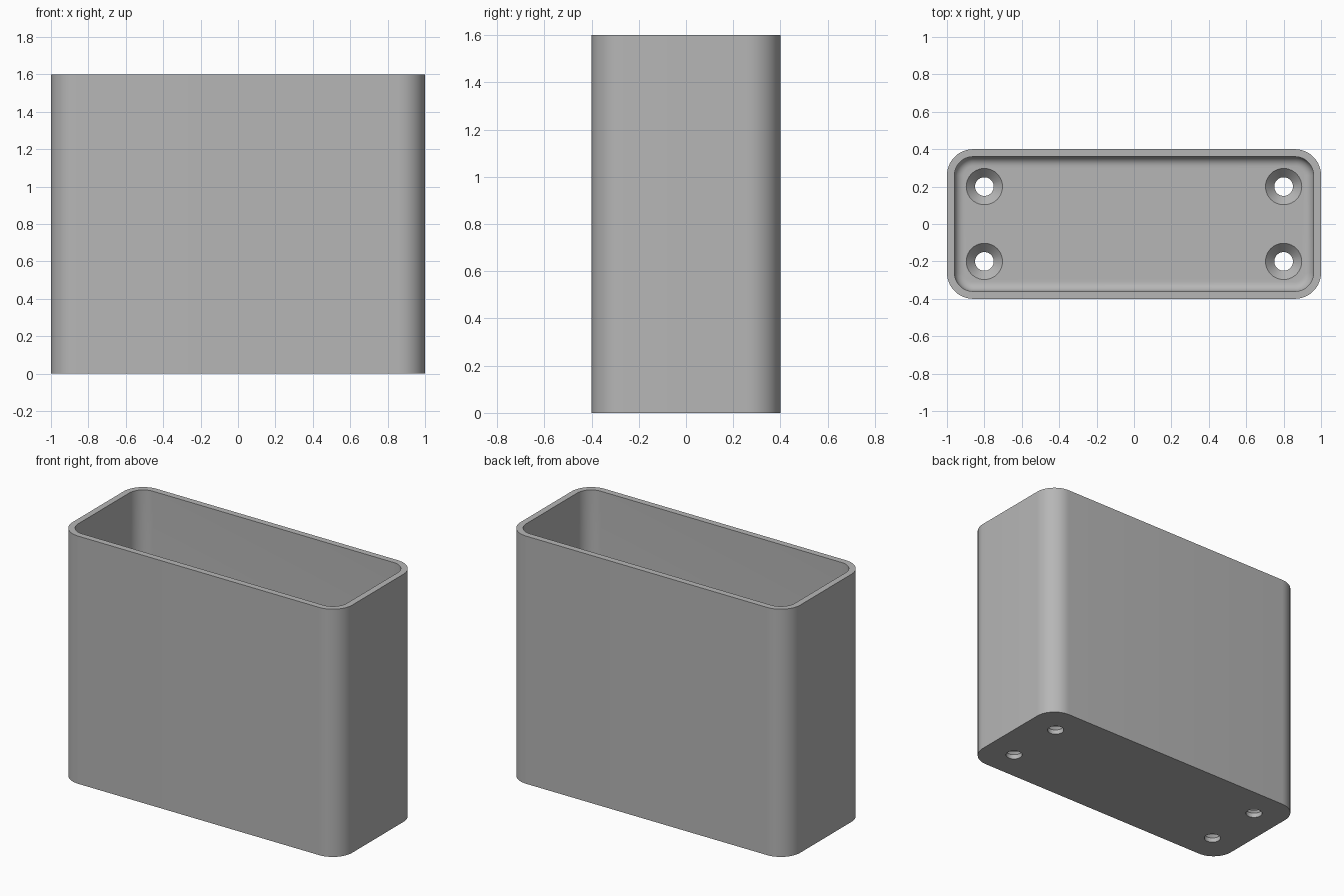
import bpy, bmesh
from math import sin, cos, pi

cube = bpy.data.objects.get("Cube")
if cube:
    bpy.data.objects.remove(cube, do_unlink=True)

HALF_X, HALF_Y, HEIGHT = 1.0, 0.4, 1.6
RADIUS, WALL, FLOOR, FILLET = 0.14, 0.04, 0.08, 0.05
CORNER_STEPS, FILLET_STEPS = 12, 6

grey = bpy.data.materials.new("plain_grey")
grey.use_nodes = True
grey.diffuse_color = (0.47, 0.47, 0.47, 1)
grey.node_tree.nodes["Principled BSDF"].inputs["Base Color"].default_value = grey.diffuse_color


def make_object(name, bm):
    bmesh.ops.recalc_face_normals(bm, faces=bm.faces)
    mesh = bpy.data.meshes.new(name)
    bm.to_mesh(mesh)
    bm.free()
    mesh.materials.append(grey)
    obj = bpy.data.objects.new(name, mesh)
    bpy.context.collection.objects.link(obj)
    return obj


def loft(bm, rings):
    """Skin closed rings of points and cap both ends."""
    loops = [[bm.verts.new(p) for p in ring] for ring in rings]
    for a, b in zip(loops, loops[1:]):
        for i in range(len(a)):
            j = (i + 1) % len(a)
            bm.faces.new((a[i], a[j], b[j], b[i]))
    bm.faces.new(loops[0])
    bm.faces.new(loops[-1])


def rounded_rect(inset, z):
    r = RADIUS - inset
    points = []
    for k, (sx, sy) in enumerate(((1, 1), (-1, 1), (-1, -1), (1, -1))):
        for s in range(CORNER_STEPS + 1):
            a = (k + s / CORNER_STEPS) * pi / 2
            points.append((sx * (HALF_X - RADIUS) + r * cos(a),
                           sy * (HALF_Y - RADIUS) + r * sin(a), z))
    return points


def circle(x, y, r, z, n=40):
    return [(x + r * cos(2 * pi * i / n), y + r * sin(2 * pi * i / n), z) for i in range(n)]


# Open box: outer wall, rim, inner wall, rounded floor edge
rings = [rounded_rect(0, 0), rounded_rect(0, HEIGHT), rounded_rect(WALL, HEIGHT)]
for s in range(FILLET_STEPS + 1):
    a = s / FILLET_STEPS * pi / 2
    rings.append(rounded_rect(WALL + FILLET * (1 - cos(a)), FLOOR + FILLET * (1 - sin(a))))
bm = bmesh.new()
loft(bm, rings)
box = make_object("open_box", bm)

# Countersunk screw holes
bm = bmesh.new()
for x in (-0.8, 0.8):
    for y in (-0.2, 0.2):
        loft(bm, [circle(x, y, r, z) for r, z in
                  ((0.05, -0.05), (0.05, 0.03), (0.097, FLOOR), (0.097, FLOOR + 0.1))])
cutter = make_object("screw_hole_cutter", bm)
cutter.hide_render = True

cut = box.modifiers.new("screw_holes", "BOOLEAN")
cut.operation = "DIFFERENCE"
cut.solver = "EXACT"
cut.object = cutter

# Bake the holes, drop the cutter, smooth the rounded surfaces
bpy.ops.object.select_all(action="DESELECT")
box.select_set(True)
bpy.context.view_layer.objects.active = box
bpy.ops.object.modifier_apply(modifier=cut.name)
bpy.data.objects.remove(cutter, do_unlink=True)
bpy.ops.object.shade_smooth_by_angle(angle=pi / 6)
